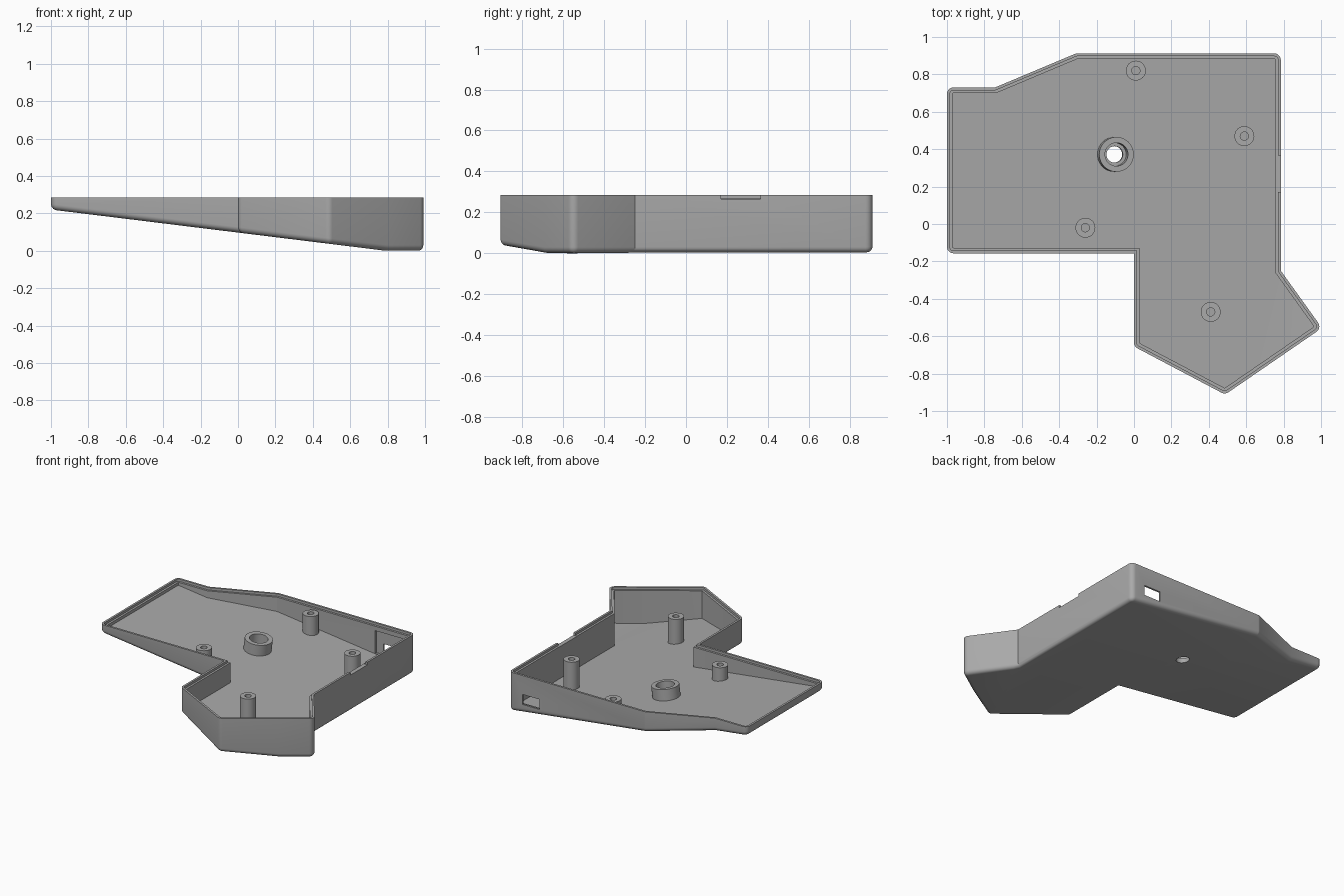
import bpy, bmesh, math
from mathutils import Vector, Matrix

if "Cube" in bpy.data.objects:
    bpy.data.objects.remove(bpy.data.objects["Cube"])

TOP, WALL, LIP, STEP = 0.285, 0.03, 0.015, 0.268
FOLD, SLOPE = 0.79, 0.123          # the underside rises to the left of the fold
TILT = math.atan(SLOPE)

grey = bpy.data.materials.new("mid grey plastic")
grey.diffuse_color = (0.4, 0.4, 0.4, 1)
grey.use_nodes = True
grey.node_tree.nodes["Principled BSDF"].inputs["Base Color"].default_value = grey.diffuse_color


def under(x):
    return max(0.0, SLOPE * (FOLD - x))


def finish(name, bm):
    bmesh.ops.recalc_face_normals(bm, faces=bm.faces)
    me = bpy.data.meshes.new(name)
    bm.to_mesh(me)
    bm.free()
    ob = bpy.data.objects.new(name, me)
    bpy.context.collection.objects.link(ob)
    me.materials.append(grey)
    return ob


def smooth(ob):
    bpy.ops.object.select_all(action='DESELECT')
    ob.select_set(True)
    bpy.context.view_layer.objects.active = ob
    bpy.ops.object.shade_smooth_by_angle(angle=math.radians(30))


def loft(bm, rings):
    for a, b in zip(rings, rings[1:]):
        n = len(a)
        for i in range(n):
            bm.faces.new((a[i], a[(i + 1) % n], b[(i + 1) % n], b[i]))


# Case outline, counter-clockwise; the two fold points (4 and 6) lie on straight edges
tip, low, neck = Vector((1.005, -0.556)), Vector((0.487, -0.912)), Vector((0.785, -0.25))


def on_edge(a, b, x):
    return a.lerp(b, (x - a.x) / (b.x - a.x))


corners = [Vector(p) for p in [
    (-1, -0.157), (0, -0.157), (0, -0.655), low,
    on_edge(low, tip, FOLD + 0.015), tip, on_edge(tip, neck, FOLD + 0.015), neck,
    (0.785, 0.912), (-0.31, 0.912), (-0.743, 0.73), (-1, 0.73)]]


def rounded_outline(R=0.035, seg=5):
    """(point, outward mitre) pairs with arcs on the convex corners."""
    out, fold = [], []
    for i, p in enumerate(corners):
        e1 = (p - corners[i - 1]).normalized()
        e2 = (corners[(i + 1) % len(corners)] - p).normalized()
        n1, n2 = Vector((e1.y, -e1.x)), Vector((e2.y, -e2.x))
        mitre = (n1 + n2) / (1 + n1.dot(n2))
        turn = e1.x * e2.y - e1.y * e2.x
        if i in (4, 6):
            fold.append(len(out))
            out.append((p.copy(), mitre))
        elif turn > 0.05:
            ang = math.atan2(turn, e1.dot(e2))
            a0 = math.atan2(n1.y, n1.x)
            for k in range(seg + 1):
                a = a0 + ang * k / seg
                n = Vector((math.cos(a), math.sin(a)))
                out.append((p - R * mitre + R * n, n))
        else:
            out.append((p.copy(), mitre))
    return out, fold


# Case shell: rings from the underside, round the wall and down to the floor
outline, (f0, f1) = rounded_outline()
bm = bmesh.new()


def ring(inset, height):
    vs = []
    for p, m in outline:
        q = p - inset * m
        vs.append(bm.verts.new((q.x, q.y, height(q.x))))
    return vs


def cap(r):
    bm.faces.new(r[f0:f1 + 1])
    bm.faces.new(r[f1:] + r[:f0 + 1])


rings = []
for k in range(6):
    a = math.pi / 2 * k / 5
    rings.append(ring(WALL * (1 - math.sin(a)),
                      lambda x, a=a: under(x) + WALL * (1 - math.cos(a))))
for inset, z in ((0, TOP), (LIP, TOP), (LIP, STEP), (WALL, STEP)):
    rings.append(ring(inset, lambda x, z=z: z))
rings.append(ring(WALL, lambda x: under(x) + 0.03))
loft(bm, rings)
cap(rings[0])
cap(rings[-1])
case = finish("case_shell", bm)


# Cutters for the openings
def box(name, lo, hi):
    lo, hi = Vector(lo), Vector(hi)
    b = bmesh.new()
    bmesh.ops.create_cube(b, size=1, matrix=Matrix.Translation((lo + hi) / 2)
                          @ Matrix.Diagonal((*(hi - lo), 1)))
    return finish(name, b)


hole_at = Vector((-0.107, 0.372, under(-0.107)))
tilt = Matrix.Translation(hole_at) @ Matrix.Rotation(TILT, 4, 'Y')
b = bmesh.new()
bmesh.ops.create_cone(b, cap_ends=True, segments=40, radius1=0.044, radius2=0.044,
                      depth=0.3, matrix=tilt)
cutters = [
    finish("floor_hole_cutter", b),
    box("port_recess_cutter", (0.484, 0.8, 0.07), (0.73, 0.899, 0.236)),
    box("port_cutter", (0.54, 0.85, 0.075), (0.675, 1.0, 0.148)),
    box("rim_notch_cutter", (0.7, 0.17, 0.266), (0.9, 0.365, 0.4)),
]
bpy.context.view_layer.objects.active = case
for c in cutters:
    c.hide_render = True
    mod = case.modifiers.new(c.name, 'BOOLEAN')
    mod.operation, mod.solver, mod.object = 'DIFFERENCE', 'EXACT', c
    bpy.ops.object.modifier_apply(modifier=mod.name)
    bpy.data.objects.remove(c)
smooth(case)


# Hollow round posts
def tube(name, r_out, r_in, z0, z1, matrix, seg=40):
    b = bmesh.new()
    rs = []
    for r, z in ((r_out, z0), (r_out, z1), (r_in, z1), (r_in, z0), (r_out, z0)):
        rs.append([b.verts.new(matrix @ Vector((r * math.cos(2 * math.pi * i / seg),
                                                r * math.sin(2 * math.pi * i / seg), z)))
                   for i in range(seg)])
    loft(b, rs)
    bmesh.ops.remove_doubles(b, verts=b.verts, dist=1e-5)
    smooth(finish(name, b))


# Upright screw posts
for i, (x, y) in enumerate([(0.01, 0.82), (0.59, 0.47), (-0.26, -0.02), (0.41, -0.47)]):
    tube(f"screw_post_{i + 1}", 0.053, 0.022, under(x) + 0.015, 0.26,
         Matrix.Translation((x, y, 0)))

# Collar around the floor hole, square to the sloping floor
tube("mount_collar", 0.093, 0.062, 0.015, 0.11, tilt)
